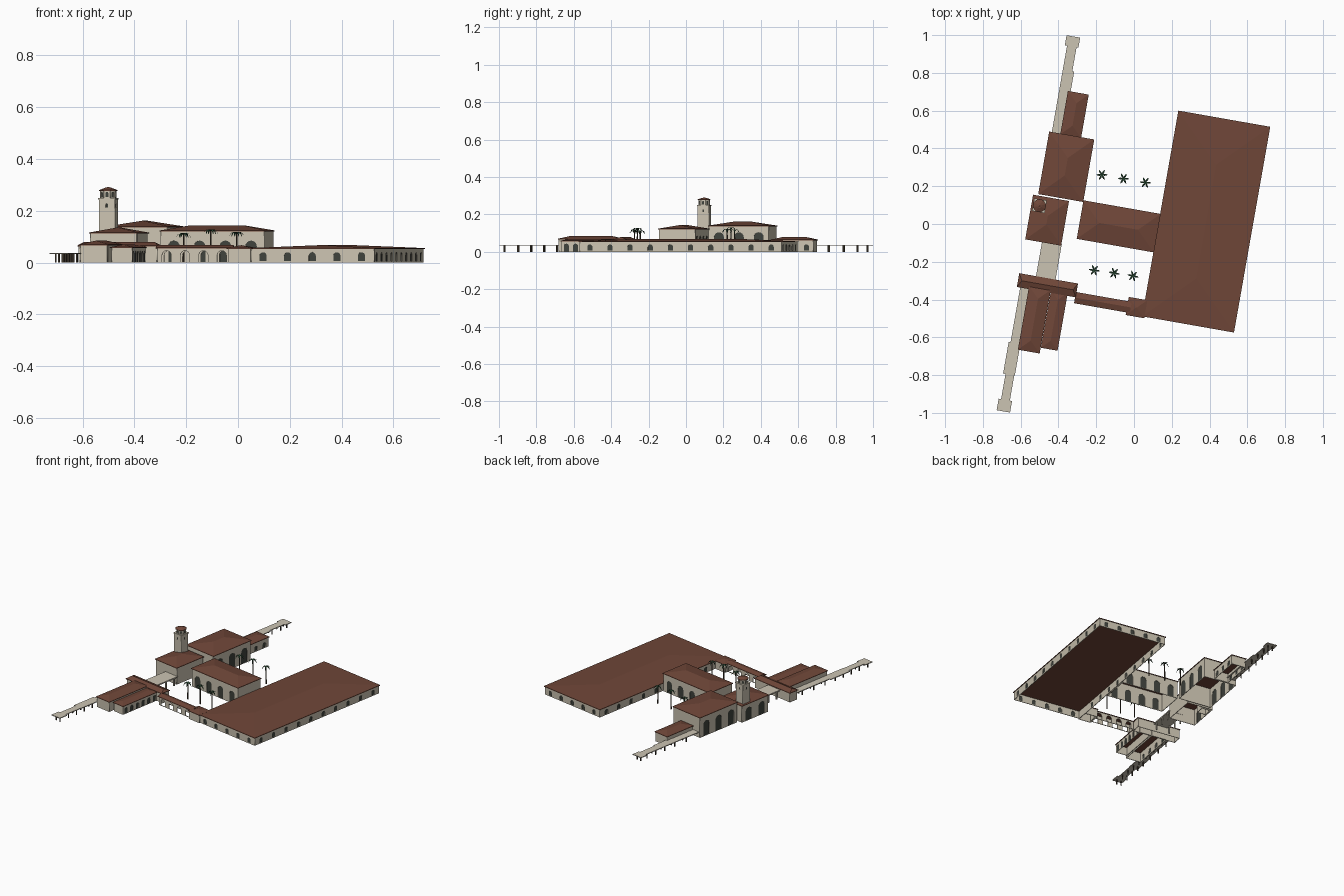
import bpy, bmesh, math
from mathutils import Matrix, Vector

if "Cube" in bpy.data.objects:
    bpy.data.objects.remove(bpy.data.objects["Cube"])

# whole site is turned ten degrees; parts are laid out in the site's own u,v axes
SITE = Matrix.Rotation(math.radians(-10), 4, 'Z')
T = 0.004  # wall thickness


def mat(name, c):
    m = bpy.data.materials.new(name)
    m.diffuse_color = (*c, 1)
    m.use_nodes = True
    m.node_tree.nodes["Principled BSDF"].inputs["Base Color"].default_value = m.diffuse_color
    return m


STUCCO = mat("stucco", (0.60, 0.55, 0.44))
TILE = mat("roof_tile", (0.16, 0.062, 0.04))
GLASS = mat("dark_glass", (0.05, 0.055, 0.045))
CONCRETE = mat("canopy_concrete", (0.60, 0.55, 0.45))
TRUNK = mat("palm_trunk", (0.06, 0.045, 0.03))
LEAF = mat("palm_leaf", (0.02, 0.06, 0.03))


def add(name, me, material, M=None):
    ob = bpy.data.objects.new(name, me)
    bpy.context.collection.objects.link(ob)
    me.materials.clear()
    me.materials.append(material)
    ob.matrix_world = SITE @ (M or Matrix())
    return ob


def from_bm(name, bm, material, M=None):
    bmesh.ops.recalc_face_normals(bm, faces=bm.faces)
    me = bpy.data.meshes.new(name)
    bm.to_mesh(me)
    bm.free()
    return add(name, me, material, M)


def put_box(bm, u0, u1, v0, v1, z0, z1):
    m = Matrix.Translation(((u0 + u1) / 2, (v0 + v1) / 2, (z0 + z1) / 2))
    m = m @ Matrix.Diagonal((u1 - u0, v1 - v0, z1 - z0, 1))
    bmesh.ops.create_cube(bm, size=1, matrix=m)


def arch(cx, w, z0, top):
    r = w / 2
    pts = [(cx - r, z0), (cx + r, z0)]
    for i in range(9):
        a = math.pi * i / 8
        pts.append((cx + r * math.cos(a), top - r + r * math.sin(a)))
    return pts


# wall panel pierced by n evenly spaced arched openings
def wall(name, p0, p1, h, spec=None, base=0.0, glazed=True):
    p0, p1 = Vector((*p0, 0)), Vector((*p1, 0))
    L = (p1 - p0).length
    d = (p1 - p0).normalized()
    up = Vector((0, 0, 1))
    M = Matrix((d, up, d.cross(up))).transposed().to_4x4()
    M.translation = p0
    holes = []
    if spec:
        n, w, z0, top = spec
        holes = [arch(L * (i + .5) / n, w, z0, top) for i in range(n)]
    cu = bpy.data.curves.new(name, 'CURVE')
    cu.dimensions, cu.fill_mode, cu.extrude = '2D', 'BOTH', T / 2
    for pts in [[(0, base), (L, base), (L, h), (0, h)]] + holes:
        s = cu.splines.new('POLY')
        s.points.add(len(pts) - 1)
        for p, q in zip(s.points, pts):
            p.co = (*q, 0, 1)
        s.use_cyclic_u = True
    tmp = bpy.data.objects.new(name, cu)
    bpy.context.collection.objects.link(tmp)
    bpy.context.view_layer.update()
    me = bpy.data.meshes.new_from_object(tmp.evaluated_get(bpy.context.evaluated_depsgraph_get()))
    bpy.data.objects.remove(tmp)
    add(name, me, STUCCO, M)
    if holes and glazed:
        bm = bmesh.new()
        for pts in holes:
            bm.faces.new([bm.verts.new((x, y, 0)) for x, y in pts])
        from_bm(name + "_glass", bm, GLASS, M)


# hipped roof with a thin eave; inset is the ridge setback at the ends
def roof(name, b, z, top, inset=None):
    u0, u1, v0, v1 = b
    bm = bmesh.new()
    rect = [(u0, v0), (u1, v0), (u1, v1), (u0, v1)]
    lo = [bm.verts.new((*p, z)) for p in rect]
    hi = [bm.verts.new((*p, z + .004)) for p in rect]
    w = min(u1 - u0, v1 - v0) / 2
    k = w if inset is None else inset
    if u1 - u0 > v1 - v0:
        vm = (v0 + v1) / 2
        a, c = bm.verts.new((u0 + k, vm, top)), bm.verts.new((u1 - k, vm, top))
        order = hi
    else:
        um = (u0 + u1) / 2
        a, c = bm.verts.new((um, v0 + k, top)), bm.verts.new((um, v1 - k, top))
        order = [hi[1], hi[2], hi[3], hi[0]]
    p, q, r, s = order
    for f in ((p, q, c, a), (q, r, c), (r, s, a, c), (s, p, a)):
        bm.faces.new(f)
    bm.faces.new(lo[::-1])
    for i in range(4):
        j = (i + 1) % 4
        bm.faces.new((lo[i], lo[j], hi[j], hi[i]))
    from_bm(name + "_roof", bm, TILE)


def building(name, b, eave, top, S=None, E=None, N=None, W=None, inset=None, glazed=True):
    o = 0.006
    u0, u1, v0, v1 = b[0] + o, b[1] - o, b[2] + o, b[3] - o
    c = [(u0, v0), (u1, v0), (u1, v1), (u0, v1)]
    for i, (side, spec) in enumerate(zip(("front", "right", "back", "left"), (S, E, N, W))):
        wall(f"{name}_{side}_wall", c[i], c[(i + 1) % 4], eave, spec, glazed=glazed)
    roof(name, b, eave, top, inset)


# building masses: bounds, eave, ridge, openings (count, width, sill, crown)
win = lambda n: (n, .028, .006, .04)
building("warehouse", (.127, .621, -.474, .632), .052, .068, win(5), win(10), win(5), win(10))
big = lambda n: (n, .045, .003, .085)
building("centre_wing", (-.285, .13, -.13, .077), .12, .144, big(4), None, big(4))
tall = lambda n: (n, .054, .003, .105)
building("north_hall", (-.527, -.285, .068, .404), .136, .162, None, tall(3), None, tall(3))
building("south_hall", (-.553, -.36, -.18, .06), .112, .136, None, None, None, (2, .054, .003, .09))
building("north_annex", (-.467, -.355, .40, .633), .062, .08, None, win(3), None, win(3))
building("baggage_room", (-.49, -.373, -.762, -.42), .066, .085, None, None, None, win(4))
building("side_room", (-.372, -.282, -.731, -.42), .056, .07, None, (6, .028, .003, .044), None)
building("cross_range", (-.553, -.237, -.436, -.362), .062, .08, inset=.02)
building("arcade", (-.24, .06, -.468, -.408), .054, .067, (4, .036, .003, .046), None,
         (4, .036, .003, .046), inset=.0, glazed=False)
building("arcade_lobby", (.04, .14, -.482, -.385), .053, .067)

# bell tower: square shaft, cornice, octagonal belfry and cap
TU, TV, TH = -.51, .0085, .03
c = [(TU - TH, TV - TH), (TU + TH, TV - TH), (TU + TH, TV + TH), (TU - TH, TV + TH)]
for i in range(4):
    wall(f"tower_wall_{i}", c[i], c[(i + 1) % 4], .245, (1, .009, .212, .228))
bm = bmesh.new()
put_box(bm, TU - .034, TU + .034, TV - .034, TV + .034, .244, .25)
from_bm("tower_cornice", bm, STUCCO)
R = .03
ring = [(TU + R * math.cos(math.radians(22.5 + 45 * i)), TV + R * math.sin(math.radians(22.5 + 45 * i)))
        for i in range(8)]
for i in range(8):
    wall(f"belfry_wall_{i}", ring[i], ring[(i + 1) % 8], .278, (1, .011, .254, .273), base=.25)
bm = bmesh.new()
turn = Matrix.Rotation(math.radians(22.5), 4, 'Z')
for r1, r2, z, h in ((.036, .036, .277, .003), (.036, .012, .28, .009), (.008, .002, .289, .003)):
    bmesh.ops.create_cone(bm, cap_ends=True, segments=8, radius1=r1, radius2=r2, depth=h,
                          matrix=Matrix.Translation((TU, TV, z + h / 2)) @ turn)
from_bm("belfry_roof", bm, TILE)

# flat platform canopies on thin posts
bm = bmesh.new()
Z0, Z1 = .033, .038
for b in ((-.525, -.452, .868, .922), (-.513, -.462, .74, .868), (-.513, -.452, .40, .74),
          (-.545, -.473, -1.097, -1.035), (-.532, -.485, -1.035, -.9),
          (-.545, -.482, -.9, -.73), (-.535, -.485, -.73, -.43)):
    put_box(bm, *b, Z0, Z1)
from_bm("platform_canopy", bm, CONCRETE)
bm = bmesh.new()
for v in (.9, .845, .77, .69, .6, .5, -.5, -.6, -.7, -.79, -.86, -.93, -1.0, -1.075):
    for u in (-.502, -.47) if v > 0 else (-.525, -.493):
        put_box(bm, u - .003, u + .003, v - .003, v + .003, 0, Z0)
from_bm("canopy_posts", bm, TRUNK)
bm = bmesh.new()
put_box(bm, -.463, -.358, -.37, -.17, .05, .058)
for v in (-.34, -.27, -.2):
    for u in (-.457, -.364):
        put_box(bm, u - .004, u + .004, v - .004, v + .004, 0, .05)
from_bm("concourse_canopy", bm, CONCRETE)

# courtyard palms: slim trunk and drooping fronds
PALMS = [(-.17, .26, .113), (-.055, .24, .124), (.06, .22, .115),
         (-.21, -.245, .108), (-.105, -.26, .122), (-.005, -.275, .113)]
for i, (x, y, h) in enumerate(PALMS):
    M = SITE.inverted() @ Matrix.Translation((x, y, 0))
    bm = bmesh.new()
    bmesh.ops.create_cone(bm, cap_ends=True, segments=6, radius1=.004, radius2=.003, depth=h,
                          matrix=Matrix.Translation((0, 0, h / 2)))
    from_bm(f"palm_trunk_{i}", bm, TRUNK, M)
    bm = bmesh.new()
    for k in range(6):
        rot = Matrix.Rotation(k * math.pi / 3 + i, 4, 'Z')
        prof = [(0, .002, 0), (.013, .005, .006), (.022, .004, .001), (.029, .001, -.012)]
        rows = [[bm.verts.new(rot @ Vector((r, s * w, h + z))) for s in (-1, 1)] for r, w, z in prof]
        for a, b in zip(rows, rows[1:]):
            bm.faces.new((a[0], b[0], b[1], a[1]))
    from_bm(f"palm_fronds_{i}", bm, LEAF, M)
